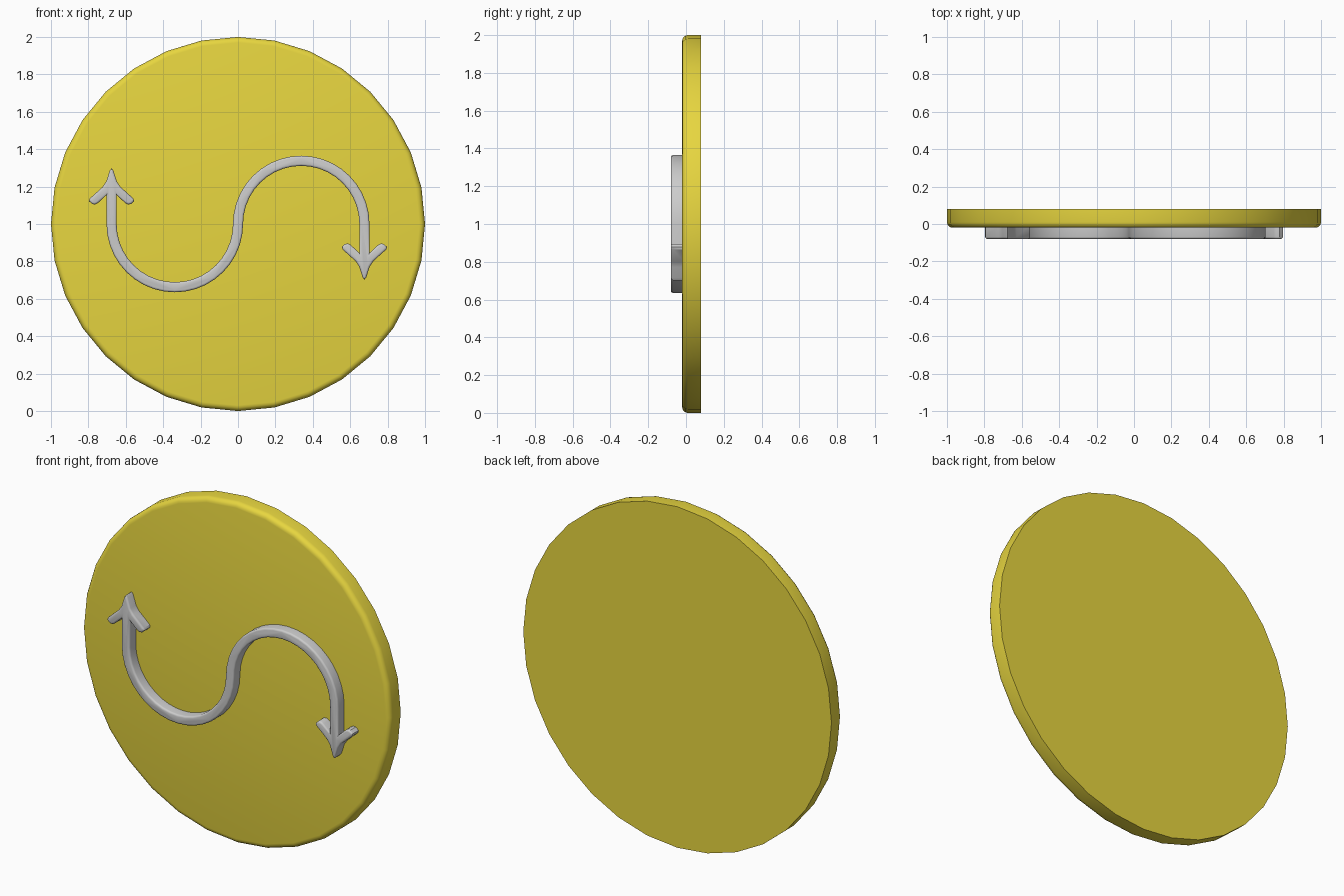
import bpy, bmesh
from math import sin, cos, pi, radians

if "Cube" in bpy.data.objects:
    bpy.data.objects.remove(bpy.data.objects["Cube"])


def extruded_plate(name, outline, y_front, y_back, bevel, segments):
    """Extrude an x/z outline along y and round its front rim."""
    bm = bmesh.new()
    front = bm.faces.new([bm.verts.new((x, y_front, z)) for x, z in outline])
    rim = list(front.edges)
    back = bmesh.ops.extrude_face_region(bm, geom=[front], use_keep_orig=True)
    for v in back["geom"]:
        if isinstance(v, bmesh.types.BMVert):
            v.co.y = y_back
    bmesh.ops.recalc_face_normals(bm, faces=bm.faces)
    bmesh.ops.bevel(bm, geom=rim, offset=bevel, segments=segments, profile=0.5,
                    affect='EDGES', clamp_overlap=True)
    mesh = bpy.data.meshes.new(name)
    bm.to_mesh(mesh)
    bm.free()
    obj = bpy.data.objects.new(name, mesh)
    bpy.context.collection.objects.link(obj)
    bpy.ops.object.select_all(action='DESELECT')
    obj.select_set(True)
    bpy.context.view_layer.objects.active = obj
    bpy.ops.object.shade_smooth_by_angle(angle=radians(35))
    return obj


# Round yellow plate with a softened front rim
circle = [(sin(2 * pi * i / 32), 1 + cos(2 * pi * i / 32)) for i in range(32)]
disc = extruded_plate("disc", circle, -0.02, 0.08, 0.03, 4)
yellow = bpy.data.materials.new("yellow")
yellow.diffuse_color = (0.80, 0.67, 0.05, 1)
yellow.use_nodes = True
yellow.node_tree.nodes["Principled BSDF"].inputs["Base Color"].default_value = yellow.diffuse_color
disc.data.materials.append(yellow)

# S-shaped double arrow: left half outline, then the same half turned 180 degrees
R, W, N = 0.338, 0.027, 20


def arc(radius, start, end):
    return [(-R + radius * cos(start + (end - start) * i / N),
             radius * sin(start + (end - start) * i / N)) for i in range(N + 1)]


# Arrowhead, left side relative to the shaft centre, from shaft to tip
head = [(-W, 0.155), (-0.072, 0.113), (-0.086, 0.105), (-0.103, 0.106),
        (-0.120, 0.122), (-0.117, 0.136), (-0.048, 0.198), (-0.028, 0.228),
        (-0.010, 0.285)]
tip = [(0, 0.298)]
head = head + tip + [(-x, z) for x, z in reversed(head)]
half = arc(R + W, 0, -pi) + [(x - 2 * R, z) for x, z in head] + arc(R - W, -pi, 0)
half = half[:-1]
outline = [(x, 1 + z) for x, z in half] + [(-x, 1 - z) for x, z in half]
extruded_plate("double_arrow", outline, -0.08, -0.01, 0.012, 3)
